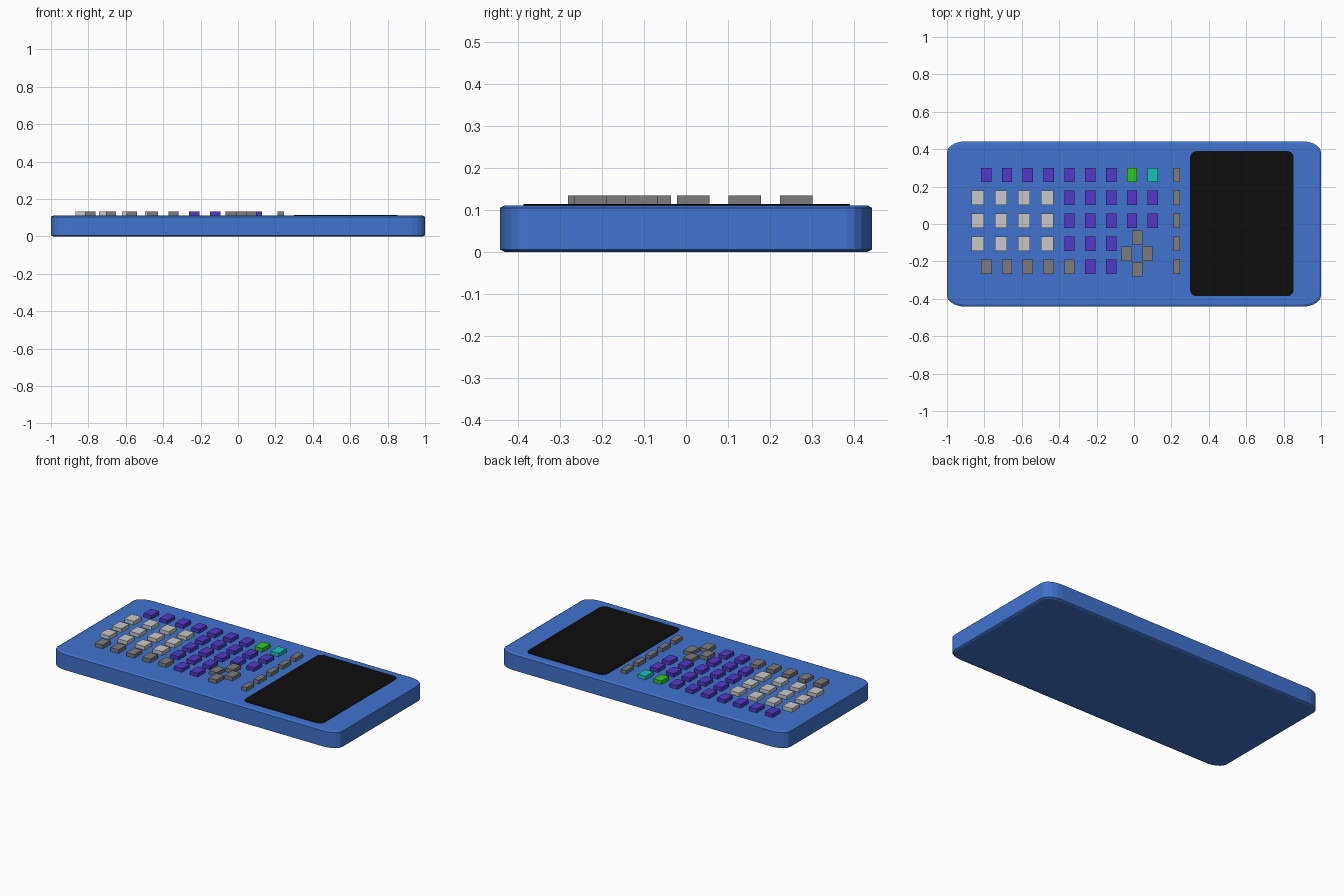
import bpy, bmesh, math

if "Cube" in bpy.data.objects:
    bpy.data.objects.remove(bpy.data.objects["Cube"])


def material(name, rgb):
    m = bpy.data.materials.new(name)
    m.use_nodes = True
    m.diffuse_color = (*rgb, 1)
    m.node_tree.nodes["Principled BSDF"].inputs["Base Color"].default_value = (*rgb, 1)
    return m


blue = material("blue casing", (0.053, 0.17, 0.62))
black = material("black glass", (0.004, 0.004, 0.004))
purple = material("purple key", (0.085, 0.04, 0.58))
grey = material("grey key", (0.2, 0.2, 0.2))
white = material("light grey key", (0.58, 0.58, 0.58))
green = material("green key", (0.03, 0.58, 0.015))
teal = material("teal key", (0.01, 0.55, 0.46))


def rounded_outline(hx, hy, rx, ry, steps):
    """Rectangle outline with elliptical corners, counter-clockwise."""
    points = []
    for quarter, (sx, sy) in enumerate([(1, 1), (-1, 1), (-1, -1), (1, -1)]):
        for i in range(steps + 1):
            a = (quarter + i / steps) * math.pi / 2
            points.append((sx * (hx - rx) + rx * math.cos(a),
                           sy * (hy - ry) + ry * math.sin(a)))
    return points


def rounded_slab(name, center, half, radius, layers, mat, steps=5):
    """Stack outlines given as (height, inset) and close both ends."""
    bm = bmesh.new()
    rings = []
    for z, inset in layers:
        outline = rounded_outline(half[0] - inset, half[1] - inset,
                                  radius[0] - inset, radius[1] - inset, steps)
        rings.append([bm.verts.new((x, y, z)) for x, y in outline])
    for low, high in zip(rings, rings[1:]):
        for i in range(len(low)):
            j = (i + 1) % len(low)
            bm.faces.new((low[i], low[j], high[j], high[i]))
    bm.faces.new(rings[0][::-1])
    bm.faces.new(rings[-1])
    mesh = bpy.data.meshes.new(name)
    bm.to_mesh(mesh)
    bm.free()
    mesh.materials.append(mat)
    obj = bpy.data.objects.new(name, mesh)
    obj.location = (*center, 0)
    bpy.context.collection.objects.link(obj)


# Casing and screen
rounded_slab("casing", (0, 0), (1, 0.442), (0.1, 0.06),
             [(0, 0.012), (0.006, 0), (0.105, 0), (0.111, 0.012)], blue)
rounded_slab("screen", (0.577, 0.002), (0.277, 0.388), (0.035, 0.035),
             [(0.106, 0), (0.1135, 0)], black)


def key(name, x, y, mat, width=0.055, depth=0.077):
    bpy.ops.mesh.primitive_cube_add(size=1, location=(x, y, 0.119))
    obj = bpy.context.object
    obj.name = name
    obj.scale = (width, depth, 0.03)
    obj.data.materials.append(mat)


# Main keypad: one letter per key, dots are gaps
kinds = {"p": ("function_key", purple), "e": ("grey_key", grey),
         "g": ("green_key", green), "t": ("teal_key", teal)}
layout = ["pppppppgt", "....ppppp", "....ppppp", "....ppp..", "eeeeepp.."]
for r, row in enumerate(layout):
    y = 0.262 - 0.1225 * r
    for c, letter in enumerate(row):
        if letter in kinds:
            name, mat = kinds[letter]
            key(name, -0.79 + 0.1113 * c, y, mat)
    # Narrow keys beside the screen
    key("side_key", 0.228, y, grey, width=0.035)
    # Wide number block
    if r in (1, 2, 3):
        for c in range(4):
            key("number_key", -0.835 + 0.1235 * c, y, white, width=0.066)

# Arrow keys
for name, dx, dy in [("up", 0, 1), ("down", 0, -1), ("left", -1, 0), ("right", 1, 0)]:
    key("arrow_key_" + name, 0.017 + 0.055 * dx, -0.158 + 0.084 * dy, grey)
